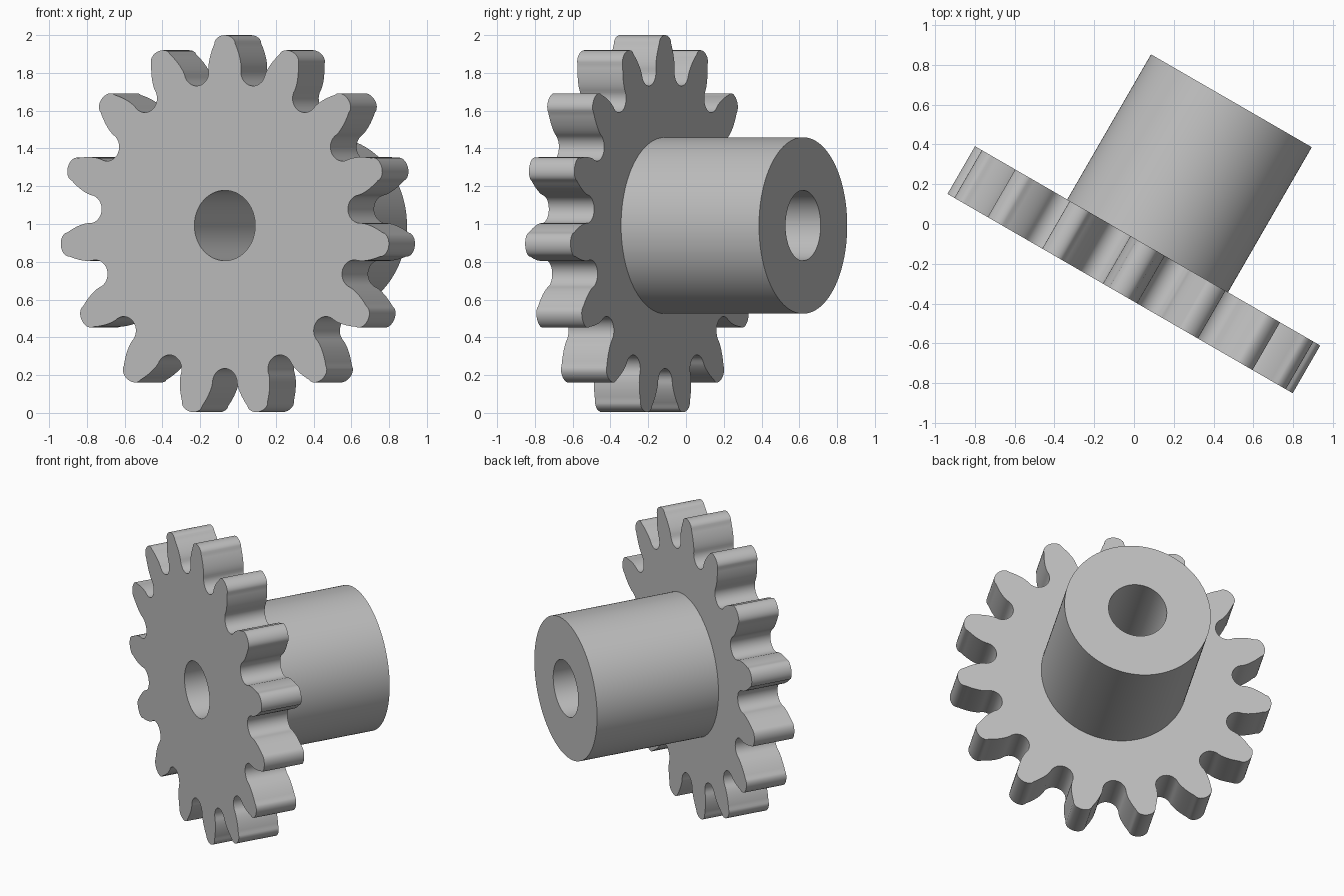
import bpy
import bmesh
import math

TEETH = 15
PITCH_R = 0.889
BASE_R = PITCH_R * math.cos(math.radians(20))
TIP_R, FLANK_R = 1.008, 0.965
BORE_R, HUB_R = 0.186, 0.467
WHEEL_DEPTH, TOTAL_DEPTH = 0.277, 1.12

cube = bpy.data.objects.get("Cube")
if cube:
    bpy.data.objects.remove(cube, do_unlink=True)


def inv(a):
    return math.tan(a) - a


def half_angle(r):
    """Half the angle a tooth covers at radius r on an involute flank."""
    pressure = math.acos(min(1, BASE_R / r))
    return math.pi / (2 * TEETH) + inv(math.radians(20)) - inv(pressure)


def half_tooth():
    """Polar points (angle, radius) from the tooth tip to the gap bottom."""
    pts = []
    # rounded tip
    w = FLANK_R * math.sin(half_angle(FLANK_R))
    z0 = FLANK_R * math.cos(half_angle(FLANK_R))
    for i in range(6):
        t = math.pi / 2 * i / 6
        x, z = w * math.sin(t), z0 + (TIP_R - z0) * math.cos(t)
        pts.append((math.atan2(x, z), math.hypot(x, z)))
    # involute flank
    for i in range(7):
        r = FLANK_R + (BASE_R - FLANK_R) * i / 7
        pts.append((half_angle(r), r))
    # round gap between two teeth
    gap = math.pi / TEETH - half_angle(BASE_R)
    gr, gc = BASE_R * math.sin(gap), BASE_R * math.cos(gap)
    for i in range(9):
        t = math.pi / 2 * i / 8
        x, z = gr * math.cos(t), gc - gr * math.sin(t)
        pts.append((math.pi / TEETH - math.atan2(x, z), math.hypot(x, z)))
    return pts


# full outline: each half tooth mirrored, then repeated around the axis
half = half_tooth()
tooth = [(-a, r) for a, r in reversed(half[1:-1])] + half
outline = [(a + 2 * math.pi * k / TEETH, r) for k in range(TEETH) for a, r in tooth]

bm = bmesh.new()


def ring(y, radius=None):
    return [bm.verts.new(((radius or r) * math.sin(a), y, (radius or r) * math.cos(a)))
            for a, r in outline]


# toothed wheel, hub and through bore as one closed chain of rings
rings = [ring(0, BORE_R), ring(0), ring(WHEEL_DEPTH), ring(WHEEL_DEPTH, HUB_R),
         ring(TOTAL_DEPTH, HUB_R), ring(TOTAL_DEPTH, BORE_R)]
n = len(outline)
for k, a in enumerate(rings):
    b = rings[(k + 1) % len(rings)]
    for i in range(n):
        j = (i + 1) % n
        bm.faces.new((a[i], a[j], b[j], b[i]))
bmesh.ops.recalc_face_normals(bm, faces=bm.faces)

mesh = bpy.data.meshes.new("gear_wheel_with_hub")
bm.to_mesh(mesh)
bm.free()
gear = bpy.data.objects.new("gear_wheel_with_hub", mesh)
bpy.context.collection.objects.link(gear)
gear.location = (-0.07, -0.35, 0.992)
gear.rotation_euler.z = math.radians(-30)

# plain grey
grey = bpy.data.materials.new("light_grey")
grey.use_nodes = True
colour = (0.52, 0.52, 0.52, 1)
grey.diffuse_color = colour
grey.node_tree.nodes["Principled BSDF"].inputs["Base Color"].default_value = colour
mesh.materials.append(grey)

bpy.ops.object.select_all(action="DESELECT")
gear.select_set(True)
bpy.context.view_layer.objects.active = gear
bpy.ops.object.shade_smooth_by_angle(angle=math.radians(35))
